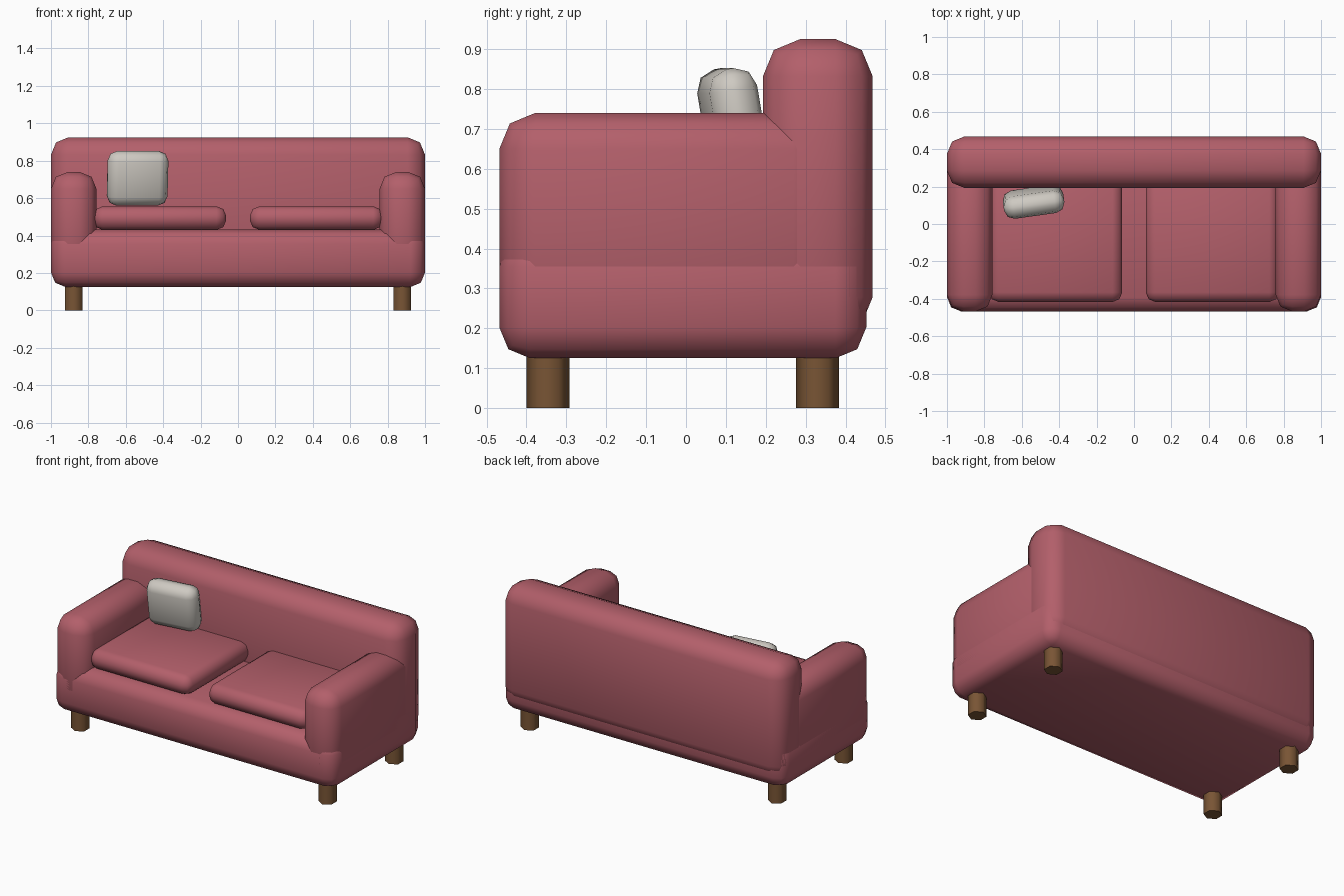
import bpy, math

if "Cube" in bpy.data.objects:
    bpy.data.objects.remove(bpy.data.objects["Cube"])

def material(name, rgb):
    m = bpy.data.materials.new(name)
    m.diffuse_color = (*rgb, 1)
    m.use_nodes = True
    m.node_tree.nodes["Principled BSDF"].inputs["Base Color"].default_value = m.diffuse_color
    return m

FABRIC = material("rose_fabric", (0.45, 0.115, 0.145))
LINEN = material("linen", (0.62, 0.59, 0.54))
WOOD = material("wood", (0.19, 0.09, 0.035))

def finish(ob, name, mat):
    ob.name = name
    ob.data.materials.append(mat)
    bpy.ops.object.shade_smooth_by_angle(angle=math.radians(65))

def soft_box(name, lo, hi, bevel, mat=FABRIC, rot=(0, 0, 0)):
    """Box between two corners with two-segment rounded edges."""
    centre = [(a + b) / 2 for a, b in zip(lo, hi)]
    bpy.ops.mesh.primitive_cube_add(size=1, location=centre)
    ob = bpy.context.object
    ob.scale = [b - a for a, b in zip(lo, hi)]
    bpy.ops.object.transform_apply(location=False, rotation=False, scale=True)
    mod = ob.modifiers.new("round", 'BEVEL')
    mod.width, mod.segments = bevel, 2
    bpy.ops.object.modifier_apply(modifier=mod.name)
    ob.rotation_euler = rot
    finish(ob, name, mat)
    return ob

# Base and backrest
soft_box("base", (-1, -0.468, 0.125), (1, 0.452, 0.432), 0.077)
soft_box("backrest", (-1, 0.193, 0.185), (1, 0.468, 0.925), 0.093)

for side, s in (("left", -1), ("right", 1)):
    # Armrest
    x0, x1 = sorted((s * 0.757, s * 1.0))
    soft_box(side + "_armrest", (x0, -0.468, 0.2), (x1, 0.36, 0.74), 0.09)
    # Seat cushion
    x0, x1 = sorted((s * 0.063, s * 0.775))
    soft_box(side + "_seat_cushion", (x0, -0.417, 0.43), (x1, 0.24, 0.556), 0.052)
    # Six-sided legs
    for end, y in (("front", -0.346), ("back", 0.33)):
        bpy.ops.mesh.primitive_cylinder_add(vertices=6, radius=0.054, depth=0.16,
                                            location=(s * 0.878, y, 0.08))
        finish(bpy.context.object, f"{end}_{side}_leg", WOOD)

# Throw pillow, leaning forward and turned a little
c, h = (-0.537, 0.119, 0.706), (0.163, 0.061, 0.147)
soft_box("throw_pillow", [a - b for a, b in zip(c, h)], [a + b for a, b in zip(c, h)],
         0.052, LINEN, (0.17, 0, 0.14))
